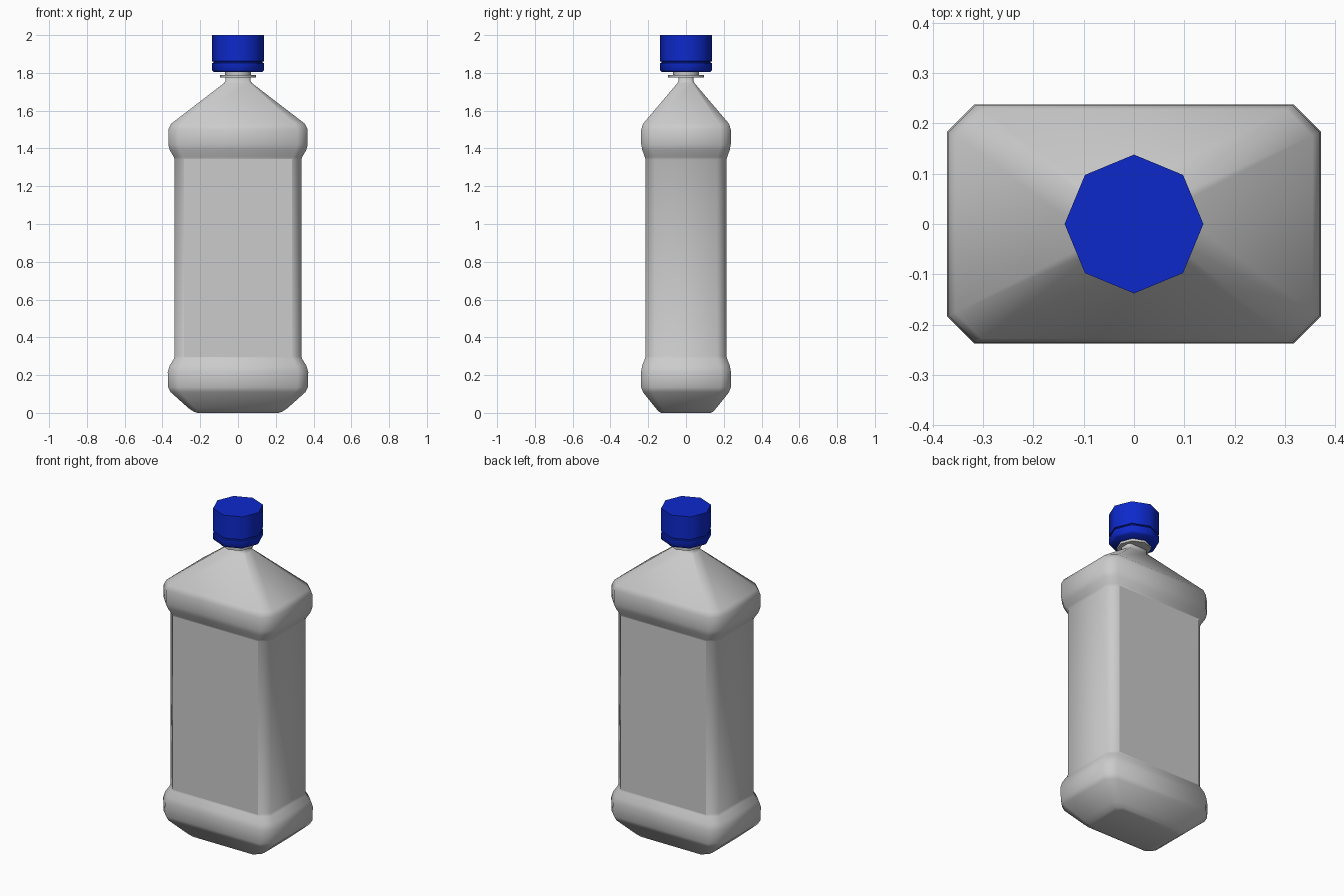
import bpy, bmesh
from math import sin, cos, pi, radians

if "Cube" in bpy.data.objects:
    bpy.data.objects.remove(bpy.data.objects["Cube"])


def loft(name, sections, angle=52):
    """Bridge 8-sided rings of points into a closed shell."""
    bm = bmesh.new()
    rings = [[bm.verts.new(p) for p in s] for s in sections]
    n = len(rings[0])
    for a, b in zip(rings, rings[1:]):
        for i in range(n):
            j = (i + 1) % n
            bm.faces.new((a[i], a[j], b[j], b[i]))
    bm.faces.new(rings[0][::-1])
    bm.faces.new(rings[-1])
    bmesh.ops.recalc_face_normals(bm, faces=bm.faces)
    return finish(name, bm, angle)


def finish(name, bm, angle=52):
    mesh = bpy.data.meshes.new(name)
    bm.to_mesh(mesh)
    bm.free()
    ob = bpy.data.objects.new(name, mesh)
    bpy.context.collection.objects.link(ob)
    bpy.ops.object.select_all(action='DESELECT')
    ob.select_set(True)
    bpy.context.view_layer.objects.active = ob
    bpy.ops.object.shade_smooth_by_angle(angle=radians(angle))
    return ob


def chamfered(hx, hy, c, z):
    return [(hx, c - hy, z), (hx, hy - c, z), (hx - c, hy, z), (c - hx, hy, z),
            (-hx, hy - c, z), (-hx, c - hy, z), (c - hx, -hy, z), (hx - c, -hy, z)]


def octagon(r, z):
    return [(r * cos(i * pi / 4), r * sin(i * pi / 4), z) for i in range(8)]


# Bottle body: half width, half depth, corner chamfer, height
body = [
    (0.215, 0.130, 0.030, 0.000), (0.235, 0.145, 0.033, 0.007),
    (0.262, 0.160, 0.036, 0.025), (0.357, 0.228, 0.052, 0.110),
    (0.370, 0.237, 0.055, 0.135), (0.372, 0.238, 0.055, 0.215),
    (0.362, 0.232, 0.054, 0.250), (0.340, 0.218, 0.050, 0.285),
    (0.335, 0.214, 0.050, 0.300), (0.335, 0.214, 0.050, 1.340),
    (0.340, 0.218, 0.050, 1.355), (0.361, 0.231, 0.054, 1.390),
    (0.369, 0.237, 0.055, 1.420), (0.369, 0.237, 0.055, 1.500),
    (0.355, 0.228, 0.052, 1.530), (0.075, 0.046, 0.014, 1.745),
    (0.066, 0.039, 0.012, 1.757), (0.066, 0.039, 0.012, 1.785),
]
loft("bottle_body", [chamfered(*s) for s in body])

# Neck collar and spout
loft("neck_collar", [octagon(r, z) for r, z in
     [(0.095, 1.775), (0.095, 1.790), (0.068, 1.790), (0.068, 1.815)]])

# Cap with tamper ring
cap = loft("cap", [octagon(r, z) for r, z in
           [(0.128, 1.805), (0.138, 1.815), (0.138, 1.852), (0.130, 1.854),
            (0.130, 1.860), (0.138, 1.862), (0.138, 2.000)]])
blue = bpy.data.materials.new("cap_blue")
blue.diffuse_color = (0.004, 0.022, 0.60, 1)
blue.use_nodes = True
blue.node_tree.nodes["Principled BSDF"].inputs["Base Color"].default_value = blue.diffuse_color
cap.data.materials.append(blue)

# Flat label panels on front and back
for name, s in (("front_label", -1), ("back_label", 1)):
    bm = bmesh.new()
    y = s * 0.216
    bm.faces.new([bm.verts.new((-s * x, y, z)) for x, z in
                  [(-0.285, 0.295), (0.285, 0.295), (0.285, 1.345), (-0.285, 1.345)]])
    finish(name, bm)
